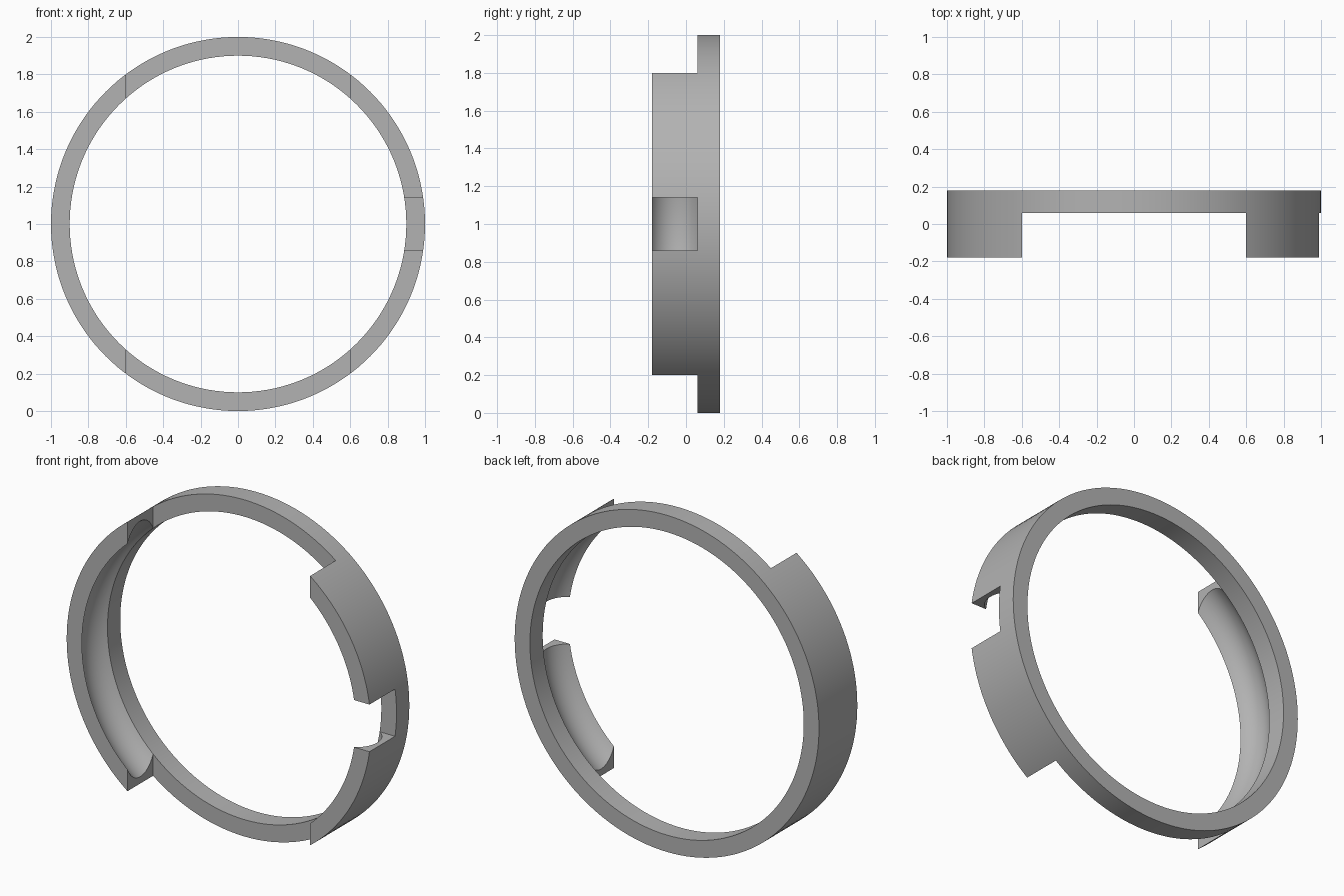
import bpy, bmesh
from math import sin, cos, asin, pi, radians

cube = bpy.data.objects.get("Cube")
if cube:
    bpy.data.objects.remove(cube, do_unlink=True)

OUTER, INNER = 1.0, 0.9
FRONT, STEP, BACK = -0.18, 0.06, 0.18
SEGMENTS = 144

grey = bpy.data.materials.new("plain grey")
grey.use_nodes = True
colour = (0.45, 0.45, 0.45, 1)
grey.diffuse_color = colour
grey.node_tree.nodes["Principled BSDF"].inputs["Base Color"].default_value = colour


def lathe(profile):
    """Turn a closed (radius, y) profile around the ring's axis."""
    bm = bmesh.new()
    loops = []
    for i in range(SEGMENTS):
        a = 2 * pi * i / SEGMENTS
        loops.append([bm.verts.new((r * cos(a), y, 1 + r * sin(a))) for r, y in profile])
    n = len(profile)
    for i in range(SEGMENTS):
        p, q = loops[i], loops[(i + 1) % SEGMENTS]
        for j in range(n):
            k = (j + 1) % n
            bm.faces.new((p[j], p[k], q[k], q[j]))
    return bm


def cut(bm, point, normal):
    """Remove everything on the normal's side and cap the cut."""
    geom = bm.verts[:] + bm.edges[:] + bm.faces[:]
    res = bmesh.ops.bisect_plane(bm, geom=geom, dist=1e-5, plane_co=point,
                                 plane_no=normal, clear_outer=True)
    edges = [e for e in res["geom_cut"] if isinstance(e, bmesh.types.BMEdge)]
    bmesh.ops.edgenet_fill(bm, edges=edges)


def finish(bm, name):
    bmesh.ops.recalc_face_normals(bm, faces=bm.faces[:])
    mesh = bpy.data.meshes.new(name)
    bm.to_mesh(mesh)
    bm.free()
    mesh.materials.append(grey)
    mesh.shade_smooth()
    mesh.set_sharp_from_angle(angle=radians(30))
    obj = bpy.data.objects.new(name, mesh)
    bpy.context.collection.objects.link(obj)


# Full back ring
finish(lathe([(INNER, STEP), (OUTER, STEP), (OUTER, BACK), (INNER, BACK)]), "back_ring")

# Side wall profile with a rounded groove along its inside
groove_r, half = 0.14, (STEP - FRONT) / 2
middle = (STEP + FRONT) / 2
span = asin(half / groove_r)
centre = INNER - groove_r * cos(span)
wall = [(OUTER, FRONT), (OUTER, STEP)]
for i in range(17):
    a = span * (1 - i / 8)
    wall.append((centre + groove_r * cos(a), middle + groove_r * sin(a)))

# Right wall in one piece
bm = lathe(wall)
cut(bm, (-0.6, 0, 1), (1, 0, 0))
finish(bm, "right_wall")

# Left wall in two pieces, either side of the notch
for side, name in ((1, "left_wall_upper"), (-1, "left_wall_lower")):
    bm = lathe(wall)
    cut(bm, (0.6, 0, 1), (-1, 0, 0))
    cut(bm, (0, 0, 1 + side * 0.14), (0, 0, -side))
    finish(bm, name)
